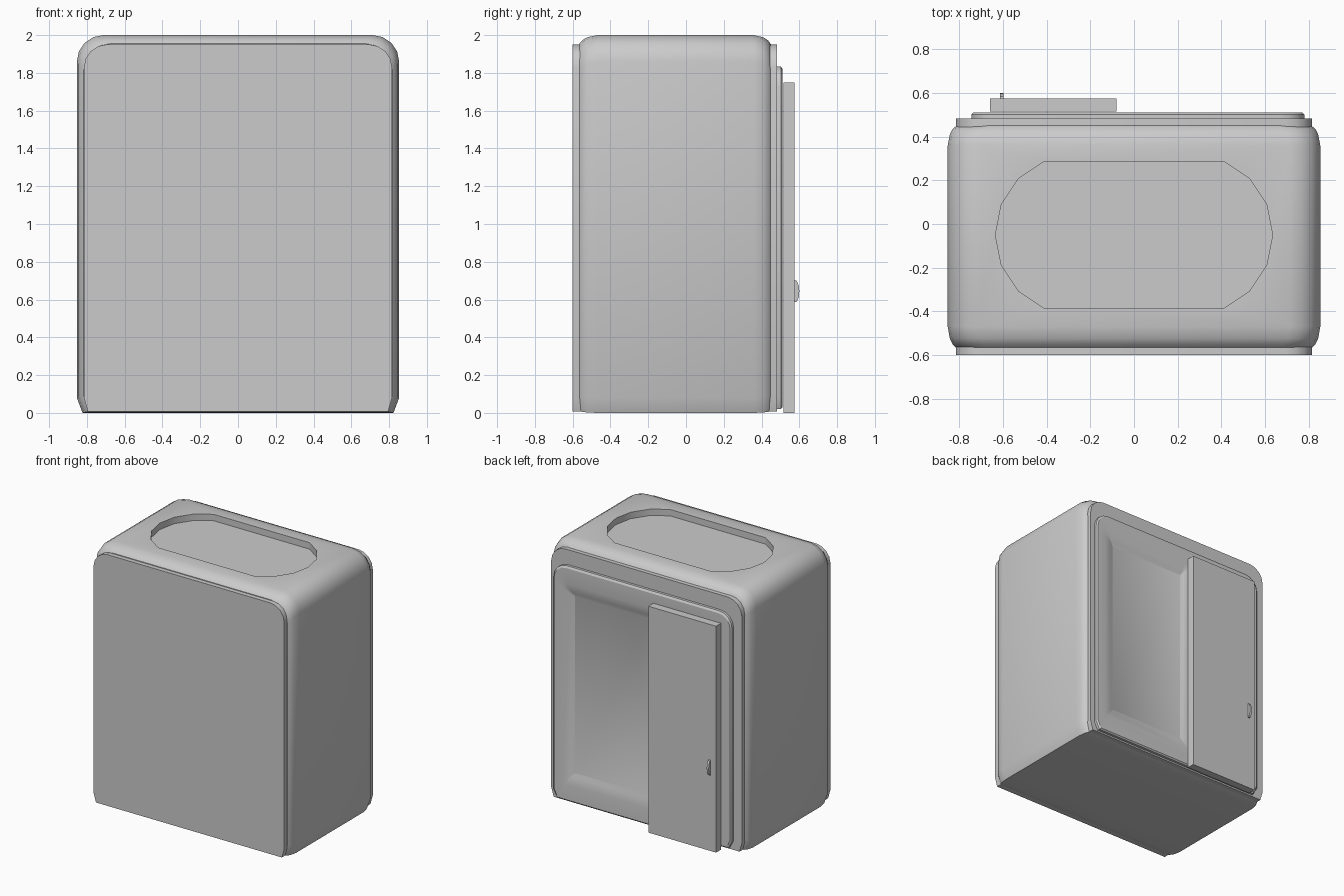
import bpy, bmesh, math

if "Cube" in bpy.data.objects:
    bpy.data.objects.remove(bpy.data.objects["Cube"])


def outline(xl, xr, z0, z1, rt, cx, cz, n=4):
    """Closed x/z outline: chamfered bottom corners, rounded top corners."""
    pts = [(xl, z0 + cz), (xl + cx, z0), (xr - cx, z0), (xr, z0 + cz)]
    for i in range(n + 1):
        a = math.pi / 2 * i / n
        pts.append((xr - rt + rt * math.cos(a), z1 - rt + rt * math.sin(a)))
    for i in range(n + 1):
        a = math.pi / 2 * (1 + i / n)
        pts.append((xl + rt + rt * math.cos(a), z1 - rt + rt * math.sin(a)))
    return pts


def loft(name, rings, angle=30):
    """Skin a list of equal-length 3D rings and cap both ends."""
    bm = bmesh.new()
    loops = [[bm.verts.new(p) for p in r] for r in rings]
    n = len(loops[0])
    for a, b in zip(loops, loops[1:]):
        for i in range(n):
            j = (i + 1) % n
            bm.faces.new((a[i], a[j], b[j], b[i]))
    bm.faces.new(loops[0])
    bm.faces.new(loops[-1])
    bmesh.ops.recalc_face_normals(bm, faces=bm.faces)
    me = bpy.data.meshes.new(name)
    bm.to_mesh(me)
    bm.free()
    ob = bpy.data.objects.new(name, me)
    bpy.context.collection.objects.link(ob)
    shade(ob, angle)
    return ob


def shade(ob, angle=30):
    bpy.ops.object.select_all(action='DESELECT')
    ob.select_set(True)
    bpy.context.view_layer.objects.active = ob
    bpy.ops.object.shade_smooth_by_angle(angle=math.radians(angle))


def shell(name, sections):
    """Loft along y; each section is (y, xl, xr, z0, z1, rt, cx, cz)."""
    return loft(name, [[(x, s[0], z) for x, z in outline(*s[1:])]
                       for s in sections])


# rounded cabin body: (y, inset from the full size)
steps = [(-0.565, .045), (-0.55, .028), (-0.525, .012), (-0.47, 0),
         (0.36, 0), (0.41, .012), (0.435, .028), (0.45, .05)]
body = shell("cabin_body", [(y, -.853 + i * .8, .853 - i * .8, i * .2, 2 - i,
                             .14, .03, .08) for y, i in steps])

# stadium-shaped recess in the roof
ends = [math.radians(22.5 * k) for k in range(-3, 4)]
plan = [(.27 + .365 * math.cos(a), -.05 + .365 * math.sin(a)) for a in ends]
plan += [(-x, -.1 - y) for x, y in plan]
cutter = loft("roof_recess_cutter",
              [[(x, y, z) for x, y in plan] for z in (1.95, 2.1)])
cutter.hide_render = True
mod = body.modifiers.new("roof_recess", 'BOOLEAN')
mod.operation, mod.solver, mod.object = 'DIFFERENCE', 'EXACT', cutter
bpy.context.view_layer.objects.active = body
bpy.ops.object.modifier_apply(modifier=mod.name)
bpy.data.objects.remove(cutter)
shade(body)

# flat end plates at front and back
for name, y0, y1 in (("front_plate", -.60, -.55), ("back_plate", .43, .482)):
    shell(name, [(y, -.815, .815, .008, 1.95, .12, .02, .07) for y in (y0, y1)])

# raised door frame with a sloped, shallow doorway
shell("door_frame", [
    (.47, -.745, .78, .02, 1.835, .11, .03, .06),
    (.502, -.745, .78, .02, 1.835, .11, .03, .06),
    (.511, -.735, .77, .03, 1.82, .10, .03, .06),
    (.511, -.085, .70, .15, 1.70, .04, .02, .02),
    (.500, -.05, .64, .21, 1.64, .01, .005, .005),
    (.486, -.03, .61, .24, 1.61, .005, .003, .003)])

# sliding door
loft("sliding_door", [[(x, y, z) for x, z in
                       ((-.66, 0), (-.08, 0), (-.08, 1.75), (-.66, 1.75))]
                      for y in (.515, .575)])

# pull handle, a thin rounded fin
fin = [(.565, .585), (.585, .587), (.597, .61), (.60, .645),
       (.597, .675), (.585, .70), (.565, .705)]
loft("door_handle", [[(x, y, z) for y, z in fin] for x in (-.614, -.597)])
